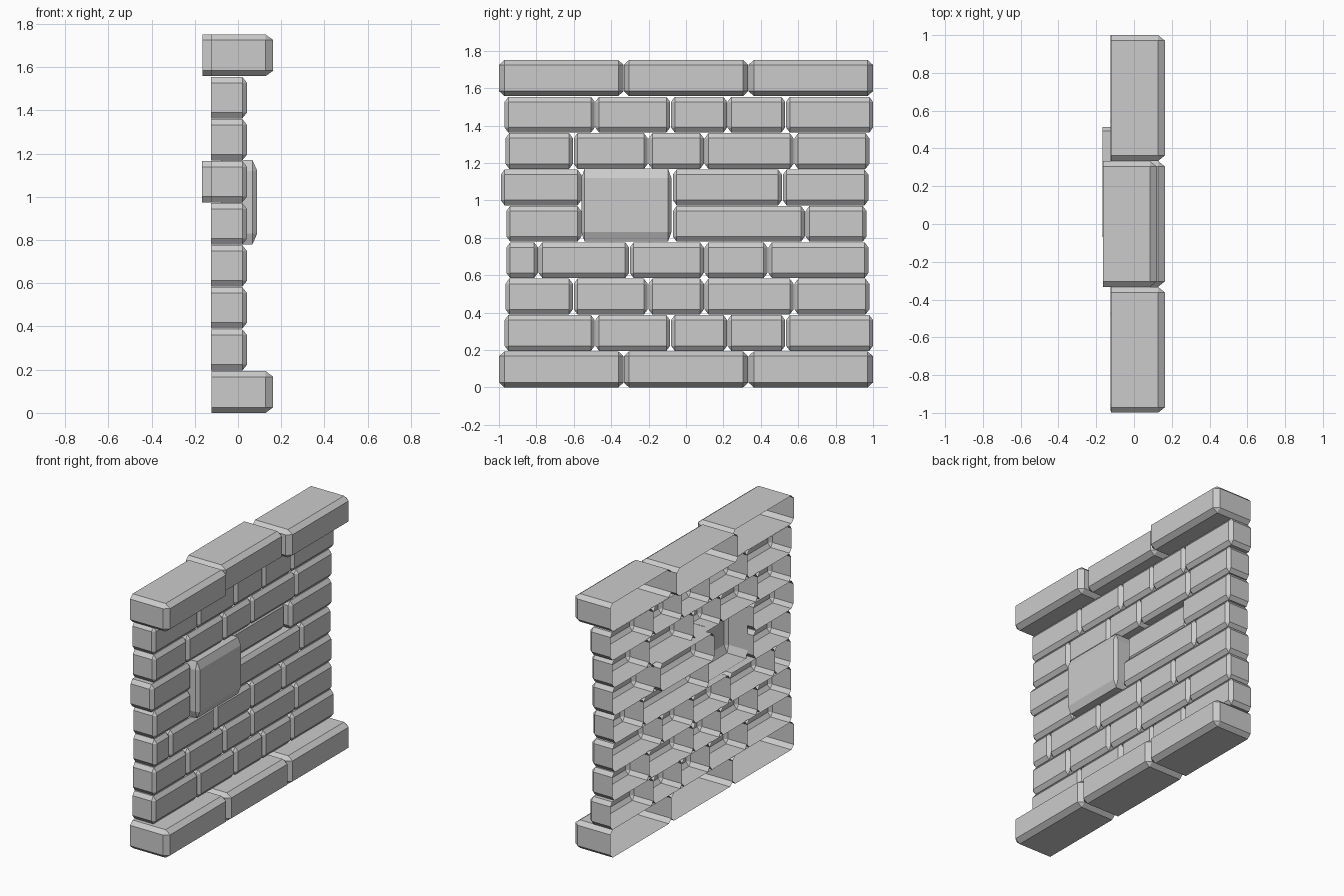
import bpy, bmesh

if "Cube" in bpy.data.objects:
    bpy.data.objects.remove(bpy.data.objects["Cube"])


def block(name, y0, y1, z0, z1, back, front, bev):
    """Open-backed block with chamfered front and corner edges."""
    bx, by, bz = bev
    ring = [(y0 + by, z0), (y1 - by, z0), (y1, z0 + bz), (y1, z1 - bz),
            (y1 - by, z1), (y0 + by, z1), (y0, z1 - bz), (y0, z0 + bz)]
    bm = bmesh.new()
    a = [bm.verts.new((back, y, z)) for y, z in ring]
    b = [bm.verts.new((front - bx, y, z)) for y, z in ring]
    c = [bm.verts.new((front, y, z)) for y, z in (
        (y0 + by, z0 + bz), (y1 - by, z0 + bz), (y1 - by, z1 - bz), (y0 + by, z1 - bz))]
    for i in range(8):
        j = (i + 1) % 8
        bm.faces.new((a[i], a[j], b[j], b[i]))
    for k in range(4):
        n = (k + 1) % 4
        # chamfer strip, corner triangle
        bm.faces.new((b[2 * k], b[2 * k + 1], c[n], c[k]))
        bm.faces.new((b[2 * k + 1], b[(2 * k + 2) % 8], c[n]))
    bm.faces.new(c)
    me = bpy.data.meshes.new(name)
    bm.to_mesh(me)
    bm.free()
    ob = bpy.data.objects.new(name, me)
    bpy.context.collection.objects.link(ob)
    return ob


SMALL = (0.022, 0.02, 0.027)
LARGE = (0.035, 0.028, 0.026)
ROW = 0.1945

# base and coping stones; the middle coping stone is pushed back
for label, z in (("base_stone", 0.0), ("coping_stone", 1.558)):
    for i in range(3):
        y = -1 + i * 2 / 3
        shift = -0.042 if label == "coping_stone" and i == 1 else 0
        block(label, y + 0.001, y + 0.666, z, z + 0.193,
              -0.123 + shift, 0.163 + shift, LARGE)

# brick courses as (start, end, depth shift)
course_a = [(-.97, -.488), (-.485, -.085), (-.08, .22), (.222, .53), (.535, 1.0)]
course_b = [(-.965, -.605), (-.60, -.205), (-.20, .095), (.10, .575), (.58, .98)]
courses = [
    course_a,
    course_b,
    [(-.96, -.792), (-.788, -.305), (-.30, .095), (.10, .435), (.44, .975)],
    [(-.96, -.56), (-.07, .635), (.64, .965)],
    [(-.99, -.56), (-.07, .513, -0.042), (.518, .975)],
    course_b,
    course_a,
]
for r, course in enumerate(courses):
    z = 0.196 + r * ROW
    for y0, y1, *s in course:
        d = s[0] if s else 0
        block("brick", y0, y1, z, z + 0.191, -0.125 + d, 0.042 + d, SMALL)

# protruding square stone
block("square_stone", -.56, -.078, 0.78, 1.17, -0.078, 0.089, (0.022, 0.018, 0.05))
